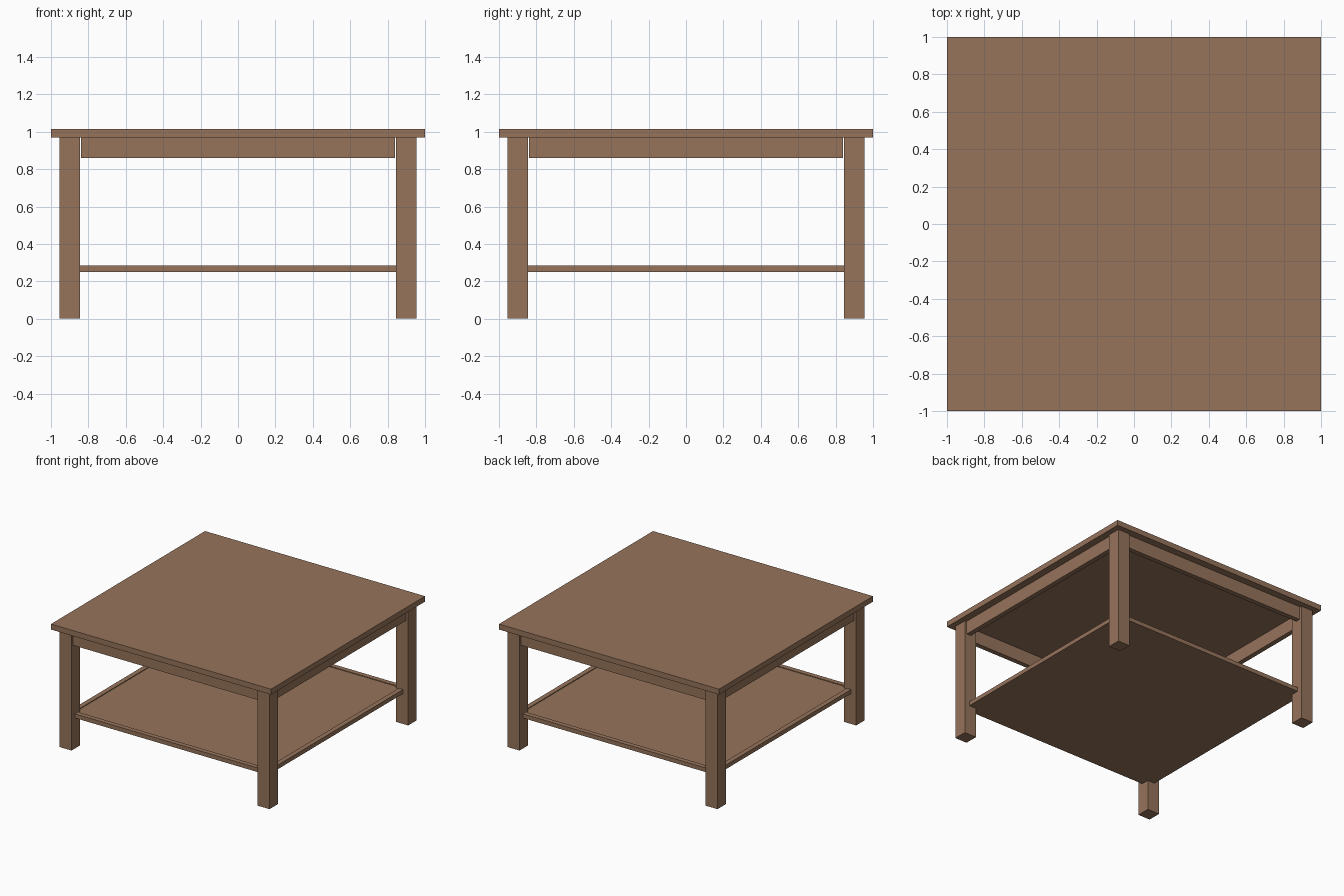
import bpy
import math
from mathutils import Matrix

if "Cube" in bpy.data.objects:
    bpy.data.objects.remove(bpy.data.objects["Cube"])

wood = bpy.data.materials.new("brown_wood")
wood.diffuse_color = (0.305, 0.174, 0.105, 1)
wood.use_nodes = True
wood.node_tree.nodes["Principled BSDF"].inputs["Base Color"].default_value = wood.diffuse_color


def box(name, lo, hi, turn=0):
    """Box between two corners, turned about the centre of the table."""
    bpy.ops.mesh.primitive_cube_add(size=1)
    ob = bpy.context.object
    ob.name = name
    size = [b - a for a, b in zip(lo, hi)]
    mid = [(a + b) / 2 for a, b in zip(lo, hi)]
    ob.data.transform(Matrix.Rotation(turn, 4, 'Z') @ Matrix.Translation(mid)
                      @ Matrix.Diagonal((*size, 1)))
    ob.data.materials.append(wood)
    return ob


LEG_IN, LEG_OUT = 0.845, 0.955
UNDER_TOP = 0.97

# Table top and lower shelf board
box("table_top", (-1, -1, UNDER_TOP), (1, 1, 1.015))
box("shelf_board", (-0.87, -0.87, 0.25), (0.87, 0.87, 0.278))

# Each quarter turn: a leg, an apron under the top and a shelf edge rail
for i in range(4):
    a = i * math.pi / 2
    box(f"leg_{i + 1}", (LEG_IN, -LEG_OUT, 0), (LEG_OUT, -LEG_IN, UNDER_TOP), a)
    box(f"apron_{i + 1}", (-0.84, -0.94, 0.86), (0.84, -0.90, UNDER_TOP), a)
    box(f"shelf_rail_{i + 1}", (-LEG_IN, -0.91, 0.25), (LEG_IN, -0.87, 0.284), a)
